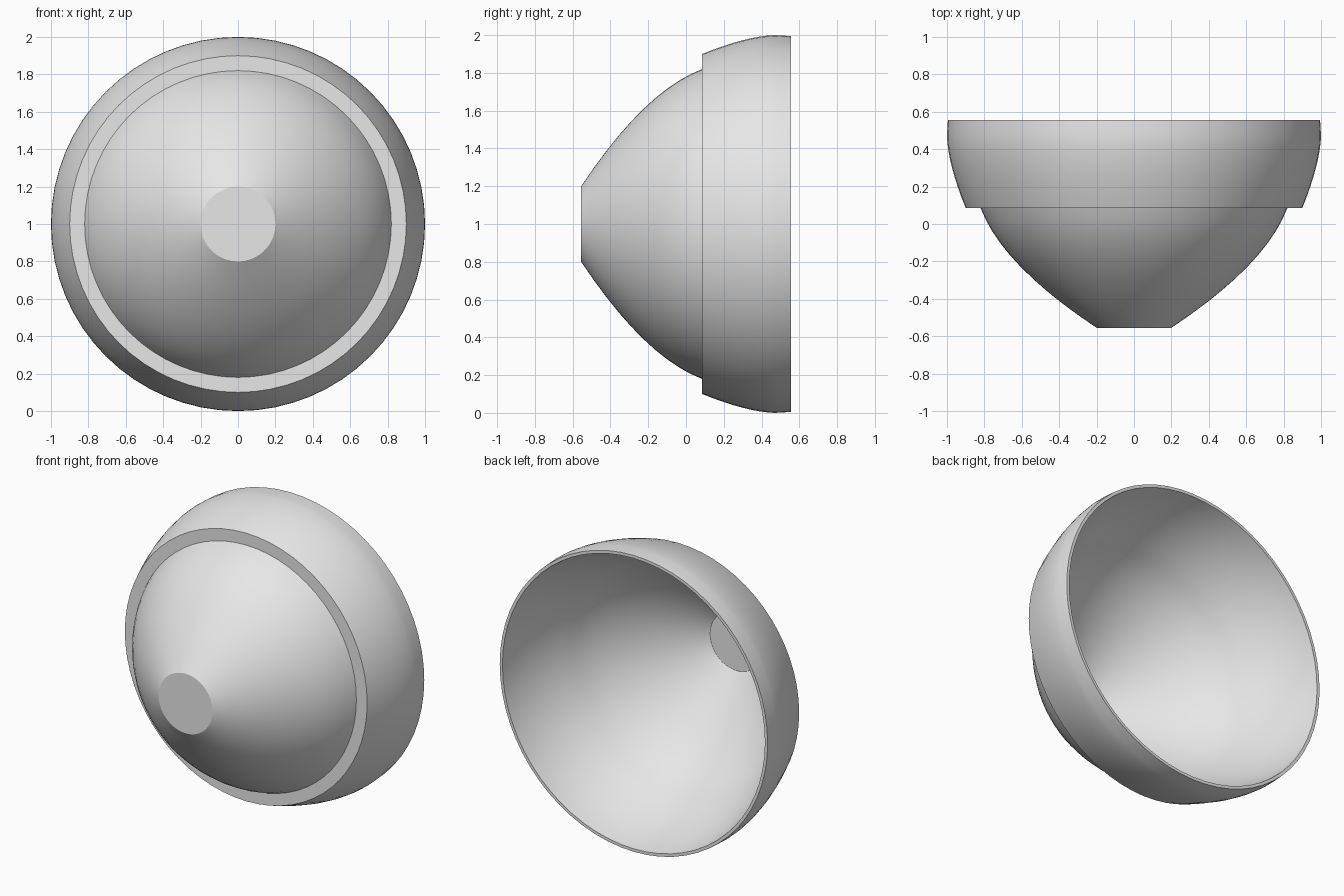
import bpy, bmesh, math
from mathutils import Vector

cube = bpy.data.objects.get("Cube")
if cube:
    bpy.data.objects.remove(cube, do_unlink=True)

SEGMENTS = 64

grey = bpy.data.materials.new("plain grey")
grey.use_nodes = True
colour = (0.8, 0.8, 0.8, 1)
grey.diffuse_color = colour
grey.node_tree.nodes["Principled BSDF"].inputs["Base Color"].default_value = colour


def curve(a, b, c, steps=10):
    """Quadratic curve from a to c, pulled towards b."""
    a, b, c = Vector(a), Vector(b), Vector(c)
    ts = [i / steps for i in range(steps + 1)]
    return [(1 - t) ** 2 * a + 2 * t * (1 - t) * b + t * t * c for t in ts]


def lathe(name, profile):
    """Turn a (radius, y) profile around the front-to-back axis."""
    bm = bmesh.new()
    verts = [bm.verts.new((r, y, 1)) for r, y in profile]
    edges = [bm.edges.new(pair) for pair in zip(verts, verts[1:])]
    bmesh.ops.spin(bm, geom=verts + edges, cent=(0, 0, 1), axis=(0, 1, 0),
                   angle=math.tau, steps=SEGMENTS, use_duplicate=False)
    bmesh.ops.remove_doubles(bm, verts=bm.verts, dist=0.0005)
    bmesh.ops.recalc_face_normals(bm, faces=bm.faces)
    mesh = bpy.data.meshes.new(name)
    bm.to_mesh(mesh)
    bm.free()
    mesh.materials.append(grey)
    obj = bpy.data.objects.new(name, mesh)
    bpy.context.collection.objects.link(obj)
    bpy.ops.object.select_all(action='DESELECT')
    obj.select_set(True)
    bpy.context.view_layer.objects.active = obj
    bpy.ops.object.shade_smooth_by_angle(angle=math.radians(25))


# Front dome with flat nose, stepped out to the wide band
nose = [(0, -0.555)]
dome = curve((0.2, -0.555), (0.705, -0.22), (0.82, 0.085))
band = curve((0.9, 0.085), (0.995, 0.32), (1, 0.47), 8) + [(0.995, 0.555)]

# Hollow inside, from the thin back rim to the flat inner nose
inside_back = curve((0.975, 0.555), (0.94, 0.33), (0.805, 0.085))
inside_front = curve((0.805, 0.085), (0.69, -0.20), (0.195, -0.535))[1:]
inner_nose = [(0, -0.535)]

lathe("bowl_shell", nose + dome + band + inside_back + inside_front + inner_nose)
